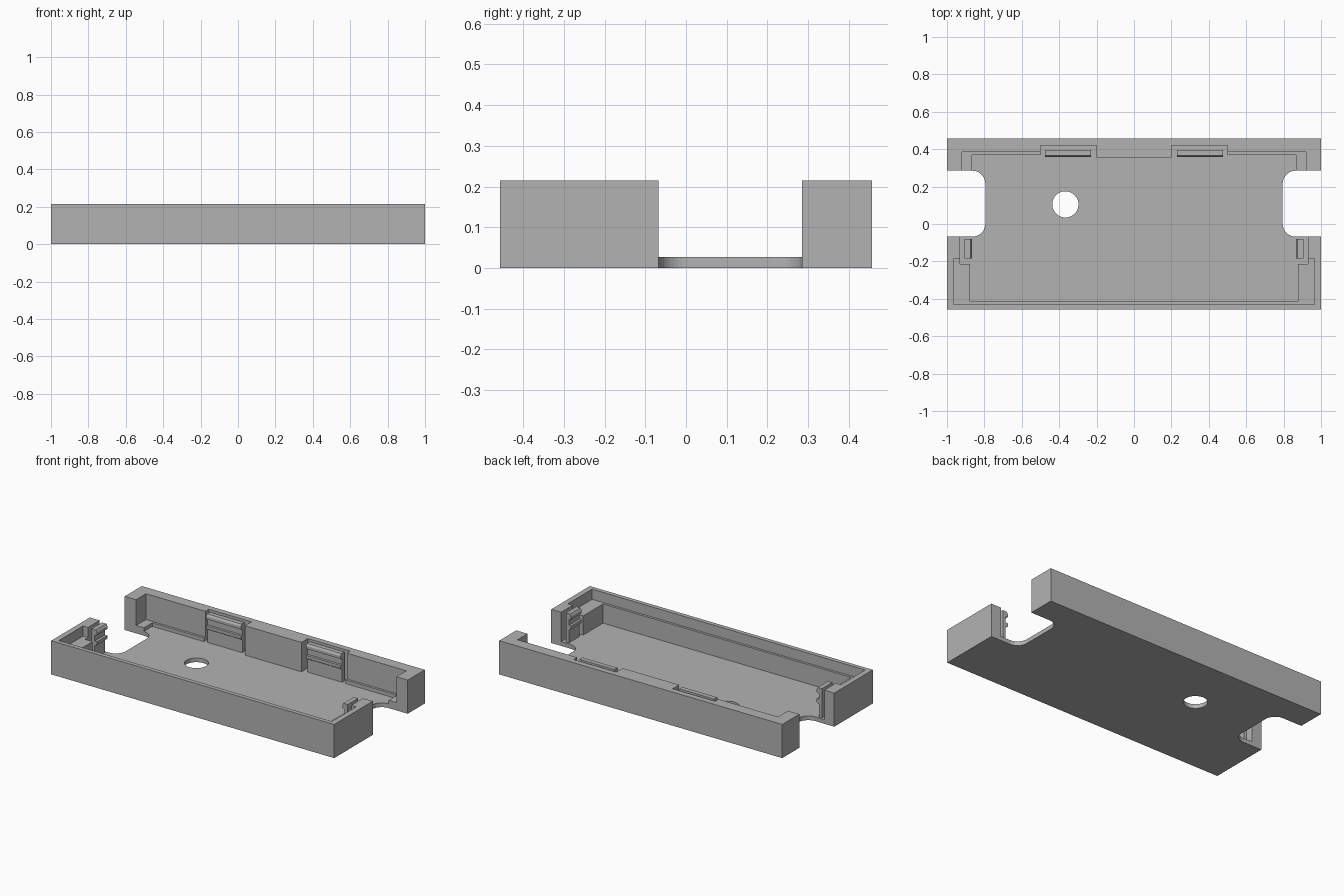
import bpy, bmesh, math
from mathutils import Vector

if "Cube" in bpy.data.objects:
    bpy.data.objects.remove(bpy.data.objects["Cube"])

# One plain grey plastic
GREY = (0.45, 0.45, 0.45, 1)
plastic = bpy.data.materials.new("grey plastic")
plastic.use_nodes = True
plastic.diffuse_color = GREY
plastic.node_tree.nodes["Principled BSDF"].inputs["Base Color"].default_value = GREY

HEIGHT, FLOOR, OVER = 0.215, 0.027, 0.4


def prism(name, points, direction):
    """Closed solid: a flat outline swept along a direction."""
    bm = bmesh.new()
    face = bm.faces.new([bm.verts.new(p) for p in points])
    swept = bmesh.ops.extrude_face_region(bm, geom=[face])["geom"]
    bmesh.ops.translate(bm, vec=Vector(direction),
                        verts=[v for v in swept if isinstance(v, bmesh.types.BMVert)])
    bmesh.ops.recalc_face_normals(bm, faces=bm.faces)
    mesh = bpy.data.meshes.new(name)
    bm.to_mesh(mesh)
    bm.free()
    mesh.materials.append(plastic)
    obj = bpy.data.objects.new(name, mesh)
    bpy.context.collection.objects.link(obj)
    return obj


def box(name, x, y, z):
    outline = [(x[0], y[0], z[0]), (x[1], y[0], z[0]), (x[1], y[1], z[0]), (x[0], y[1], z[0])]
    return prism(name, outline, (0, 0, z[1] - z[0]))


def mirrored_box(name, x, y, z):
    return [box(name, sorted((s * x[0], s * x[1])), y, z) for s in (-1, 1)]


def side_notch(side, front=-0.068, back=0.285, inner=0.795, r=0.07, steps=10):
    """Through cut in one end, with rounded inner corners."""
    pts = [(side * 1.1, front, -0.1)]
    for cy, start in ((front + r, -90), (back - r, 180)):
        for i in range(steps + 1):
            a = math.radians(start - 90 * i / steps)
            pts.append((side * (inner + r + r * math.cos(a)), cy + r * math.sin(a), -0.1))
    pts.append((side * 1.1, back, -0.1))
    return prism("notch_cutter", pts, (0, 0, 0.6))


# Tray body and the pockets cut out of it
tray = box("tray", (-1, 1), (-0.457, 0.457), (0, HEIGHT))
deep = (FLOOR, OVER)
cutters = [
    box("main_pocket", (-0.865, 0.865), (-0.21, 0.355), deep),
    box("front_pocket", (-0.877, 0.877), (-0.415, -0.2), deep),
    box("front_ledge_pocket", (-0.965, 0.965), (-0.43, -0.185), (0.15, OVER)),
]
cutters += mirrored_box("rear_pocket", (0.2, 0.865), (0.2, 0.37), deep)
cutters += mirrored_box("rear_ledge_pocket", (0.2, 0.92), (0.19, 0.385), (0.05, OVER))
cutters += mirrored_box("rear_clip_recess", (0.2, 0.5), (0.18, 0.42), deep)
cutters += mirrored_box("side_clip_recess", (0.7, 0.93), (-0.215, -0.04), deep)
cutters += [side_notch(s) for s in (-1, 1)]

# Round hole through the floor
hole = [(-0.367 + 0.07 * math.cos(math.tau * i / 40), 0.105 + 0.07 * math.sin(math.tau * i / 40), -0.1)
        for i in range(40)]
cutters.append(prism("hole_cutter", hole, (0, 0, 0.6)))

for cutter in cutters:
    cutter.hide_render = True
    mod = tray.modifiers.new(cutter.name, "BOOLEAN")
    mod.operation = "DIFFERENCE"
    mod.solver = "EXACT"
    mod.object = cutter

# Bake the cuts and drop the cutters
bpy.context.view_layer.update()
graph = bpy.context.evaluated_depsgraph_get()
cut_mesh = bpy.data.meshes.new_from_object(tray.evaluated_get(graph))
tray.modifiers.clear()
tray.data = cut_mesh
for cutter in cutters:
    bpy.data.objects.remove(cutter)

# Snap clips: thin stem with a lower shelf and a hooked top (depth, height)
CLIP = [(0, 0.02), (0.022, 0.02), (0.022, 0.11), (0.038, 0.12), (0.038, 0.14), (0.022, 0.14),
        (0.022, 0.175), (0.038, 0.182), (0.038, 0.2), (0.03, 0.213), (0, 0.213)]
for side, word in ((-1, "right"), (1, "left")):
    prism(f"rear_clip_{word}", [(side * 0.23, 0.395 - d, z) for d, z in CLIP], (side * 0.245, 0, 0))
    prism(f"side_clip_{word}", [(side * (0.905 - d), -0.185, z) for d, z in CLIP], (0, 0.105, 0))
